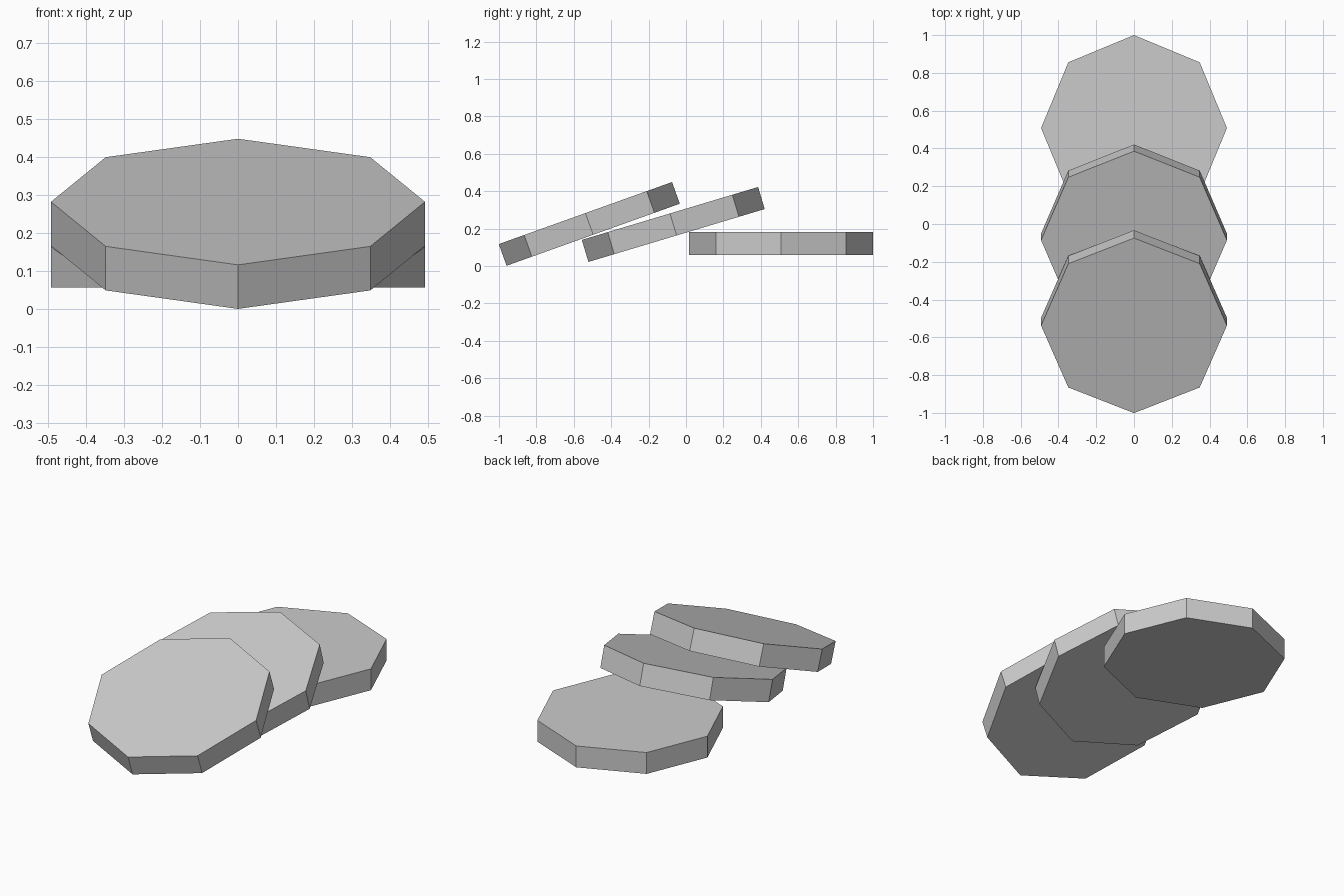
import bpy
import math

if "Cube" in bpy.data.objects:
    bpy.data.objects.remove(bpy.data.objects["Cube"], do_unlink=True)

RADIUS = 0.492
THICKNESS = 0.123

# Single stone grey
grey = bpy.data.materials.new("light_grey")
grey.use_nodes = True
colour = (0.6, 0.6, 0.6, 1)
grey.diffuse_color = colour
grey.node_tree.nodes["Principled BSDF"].inputs["Base Color"].default_value = colour


def octagonal_disc(name, y, z, tilt):
    """Flat-faced eight-sided disc, tipped up towards the back."""
    bpy.ops.mesh.primitive_cylinder_add(
        vertices=8, radius=RADIUS, depth=THICKNESS,
        location=(0, y, z), rotation=(math.radians(tilt), 0, 0))
    disc = bpy.context.object
    disc.name = name
    disc.data.materials.append(grey)
    return disc


# Row of fallen discs, each leaning on the one behind
octagonal_disc("back_disc", 0.508, 0.119, 0)
octagonal_disc("middle_disc", -0.068, 0.222, 16.7)
octagonal_disc("front_disc", -0.517, 0.225, 19.7)
